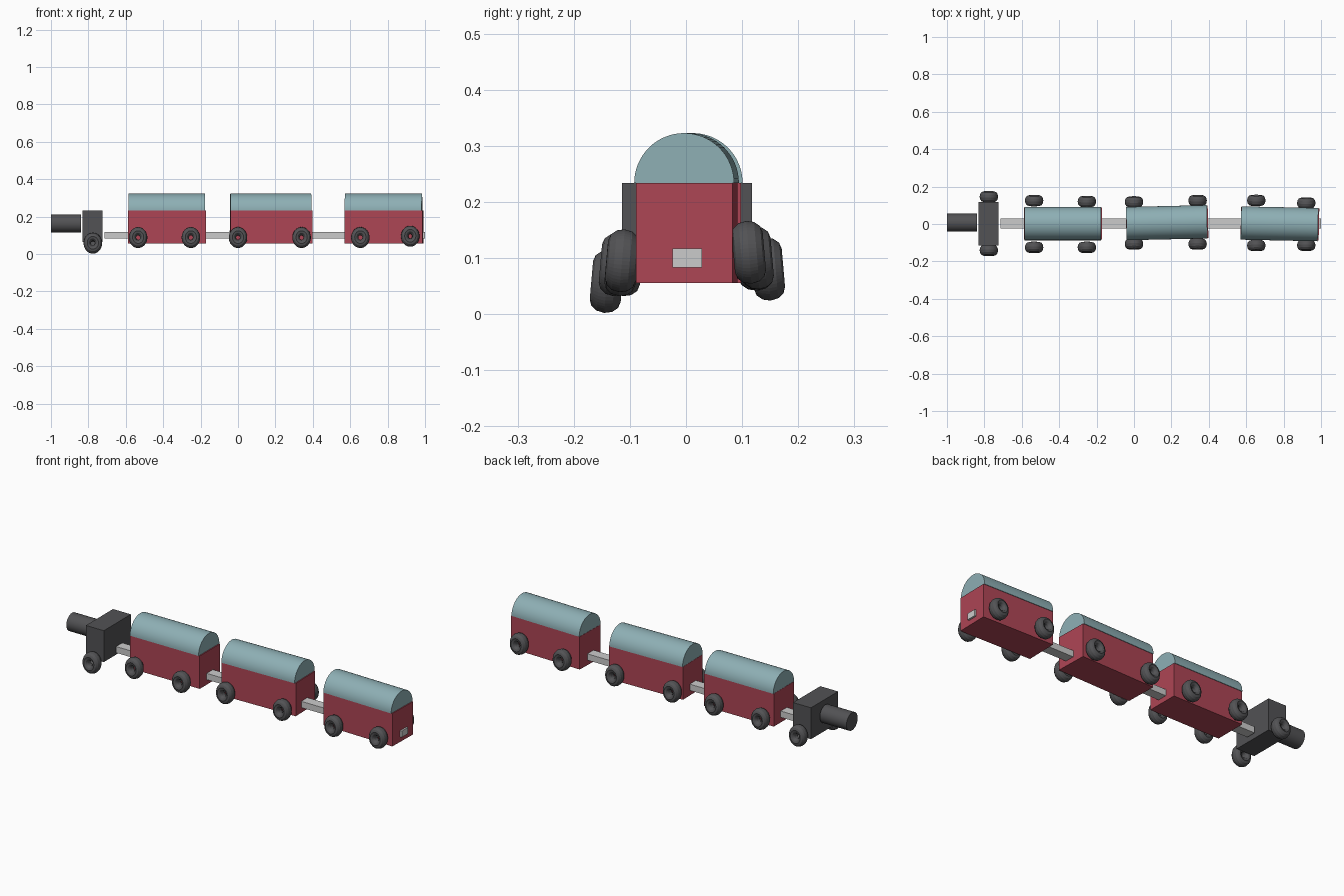
import bpy, bmesh
from math import radians, pi, sin, cos
from mathutils import Matrix, Vector

if "Cube" in bpy.data.objects:
    bpy.data.objects.remove(bpy.data.objects["Cube"])


def material(name, rgb):
    m = bpy.data.materials.new(name)
    m.diffuse_color = (*rgb, 1)
    m.use_nodes = True
    m.node_tree.nodes["Principled BSDF"].inputs["Base Color"].default_value = m.diffuse_color
    return m


RED = material("red_paint", (0.42, 0.06, 0.09))
TEAL = material("teal_paint", (0.27, 0.43, 0.46))
DARK = material("dark_metal", (0.085, 0.085, 0.09))


def finish(name, bm, mat=None, smooth=False):
    bmesh.ops.recalc_face_normals(bm, faces=bm.faces)
    me = bpy.data.meshes.new(name)
    bm.to_mesh(me)
    bm.free()
    ob = bpy.data.objects.new(name, me)
    bpy.context.collection.objects.link(ob)
    if mat:
        me.materials.append(mat)
    if smooth:
        bpy.ops.object.select_all(action='DESELECT')
        ob.select_set(True)
        bpy.context.view_layer.objects.active = ob
        bpy.ops.object.shade_smooth_by_angle(angle=radians(30))
    return ob


def box(name, size, loc, mat=None, yaw=0):
    bm = bmesh.new()
    bmesh.ops.create_cube(bm, size=1, matrix=Matrix.Diagonal((*size, 1)))
    ob = finish(name, bm, mat)
    ob.location = loc
    ob.rotation_euler.z = yaw
    return ob


def roof(name, length, radius, loc, yaw):
    # half-round profile extruded along x
    bm = bmesh.new()
    pts = [(radius * cos(pi * i / 32), radius * sin(pi * i / 32)) for i in range(33)]
    face = bm.faces.new([bm.verts.new((-length / 2, y, z)) for y, z in pts])
    ext = bmesh.ops.extrude_face_region(bm, geom=[face], use_keep_orig=True)
    moved = [v for v in ext["geom"] if isinstance(v, bmesh.types.BMVert)]
    bmesh.ops.translate(bm, verts=moved, vec=Vector((length, 0, 0)))
    ob = finish(name, bm, TEAL, True)
    ob.location = loc
    ob.rotation_euler.z = yaw


def wheel(name, x, y, z):
    # thick ring, slightly tall, top leaning inwards
    bpy.ops.mesh.primitive_torus_add(major_radius=0.0315, minor_radius=0.0205,
                                     major_segments=48, minor_segments=12)
    ob = bpy.context.object
    ob.name = name
    ob.data.transform(Matrix.Diagonal((0.95, 1.35, 1.08, 1)) @ Matrix.Rotation(pi / 2, 4, 'X'))
    ob.location = (x, y, z)
    ob.rotation_euler.x = radians(5 if y > 0 else -5)
    ob.data.materials.append(DARK)


# engine: boiler and cab
bm = bmesh.new()
bmesh.ops.create_cone(bm, cap_ends=True, segments=32, radius1=0.048, radius2=0.048,
                      depth=0.16, matrix=Matrix.Rotation(pi / 2, 4, 'Y'))
finish("engine_boiler", bm, DARK, True).location = (-0.92, 0.007, 0.163)
box("engine_cab", (0.107, 0.232, 0.17), (-0.778, 0.002, 0.149), DARK)

# drawbar joining all the cars
box("drawbar", (1.713, 0.053, 0.034), (0.1425, 0.002, 0.1))

# carriages: centre x, centre y, length, yaw
cars = [(-0.379, 0.002, 0.417, 0), (0.177, 0.007, 0.438, 1.3), (0.78, 0.001, 0.418, -1.2)]
for i, (x, y, length, yaw) in enumerate(cars, 1):
    a = radians(yaw)
    box(f"carriage_{i}_body", (length, 0.172, 0.178), (x, y, 0.1445), RED, a)
    roof(f"carriage_{i}_roof", length - 0.006, 0.089, (x - 0.002, y, 0.2335), a)

# wheels: x, y and z of the left and right wheel of each axle
axles = [(-0.776, -0.141, 0.058, 0.146, 0.08),
         (-0.534, -0.125, 0.088, 0.125, 0.098), (-0.252, -0.125, 0.088, 0.12, 0.098),
         (0.0, -0.107, 0.088, 0.118, 0.1), (0.34, -0.107, 0.088, 0.125, 0.1),
         (0.654, -0.115, 0.088, 0.126, 0.1), (0.921, -0.114, 0.095, 0.112, 0.11)]
for i, (x, yl, zl, yr, zr) in enumerate(axles, 1):
    wheel(f"axle_{i}_left_wheel", x, yl, zl)
    wheel(f"axle_{i}_right_wheel", x, yr, zr)
